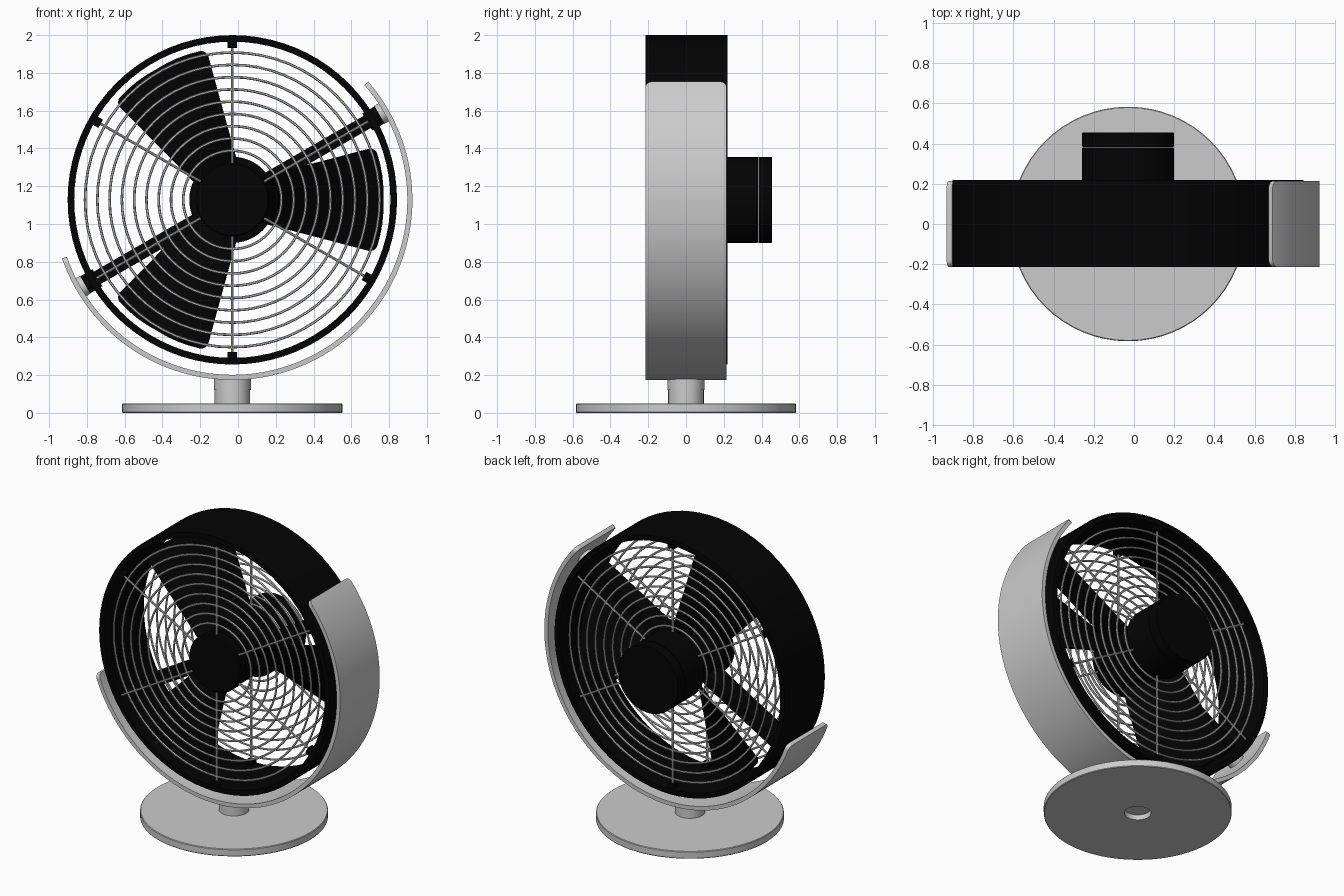
import bpy, bmesh
from math import sin, cos, pi, radians, sqrt
from mathutils import Matrix, Vector

cube = bpy.data.objects.get("Cube")
if cube:
    bpy.data.objects.remove(cube)

CX, CZ = -0.03, 1.128
CENTRE = Matrix.Translation((CX, 0, CZ))
# Turns a lathe axis (z) to point backwards (+y)
FACING = CENTRE @ Matrix.Rotation(-pi / 2, 4, 'X')

black = bpy.data.materials.new("black_plastic")
black.use_nodes = True
black.diffuse_color = (0.001, 0.001, 0.001, 1)
black.node_tree.nodes["Principled BSDF"].inputs["Base Color"].default_value = black.diffuse_color


def finish(name, bm, mat=None, thickness=0):
    bmesh.ops.recalc_face_normals(bm, faces=bm.faces)
    mesh = bpy.data.meshes.new(name)
    bm.to_mesh(mesh)
    bm.free()
    obj = bpy.data.objects.new(name, mesh)
    bpy.context.collection.objects.link(obj)
    if mat:
        mesh.materials.append(mat)
    bpy.ops.object.select_all(action='DESELECT')
    obj.select_set(True)
    bpy.context.view_layer.objects.active = obj
    if thickness:
        mod = obj.modifiers.new("Solidify", 'SOLIDIFY')
        mod.thickness, mod.offset = thickness, 0
        bpy.ops.object.modifier_apply(modifier=mod.name)
    bpy.ops.object.shade_smooth_by_angle(angle=radians(35))


def lathe(name, profile, matrix, mat=None, closed=False, steps=64):
    """Spin (radius, height) points around z, then place them."""
    bm = bmesh.new()
    verts = [bm.verts.new((r, 0, h)) for r, h in profile]
    edges = [bm.edges.new(p) for p in zip(verts, verts[1:])]
    if closed:
        edges.append(bm.edges.new((verts[-1], verts[0])))
    bmesh.ops.spin(bm, geom=verts + edges, cent=(0, 0, 0), axis=(0, 0, 1),
                   angle=2 * pi, steps=steps, use_duplicate=False)
    bmesh.ops.remove_doubles(bm, verts=bm.verts, dist=0.0001)
    bm.transform(matrix)
    finish(name, bm, mat)


def disc(name, radius, low, high, matrix, mat=None, bevel=0.008):
    profile = [(0, low), (radius - bevel, low), (radius, low + bevel),
               (radius, high - bevel), (radius - bevel, high), (0, high)]
    lathe(name, profile, matrix, mat)


def surface(bm, rows):
    grid = [[bm.verts.new(p) for p in row] for row in rows]
    for a, b in zip(grid, grid[1:]):
        for i in range(len(a) - 1):
            bm.faces.new((a[i], a[i + 1], b[i + 1], b[i]))


def rounding(distance, radius):
    """Width lost to a rounded corner at a distance from the end."""
    d = max(0, radius - distance)
    return radius - sqrt(max(0, radius ** 2 - d ** 2))


def spun(degrees):
    """Place local x along a radius of the fan at the given angle."""
    return CENTRE @ Matrix.Rotation(-radians(degrees), 4, 'Y')


def radial_box(bm, degrees, r0, r1, y0, y1, width):
    size = Matrix.Diagonal((r1 - r0, y1 - y0, width, 1))
    place = Matrix.Translation(((r0 + r1) / 2, (y0 + y1) / 2, 0))
    bmesh.ops.create_cube(bm, size=1, matrix=spun(degrees) @ place @ size)


def radial_rod(bm, degrees, r0, r1, y, radius, segments):
    along = Matrix.Translation(((r0 + r1) / 2, y, 0)) @ Matrix.Rotation(pi / 2, 4, 'Y')
    bmesh.ops.create_cone(bm, cap_ends=True, segments=segments, radius1=radius,
                          radius2=radius, depth=r1 - r0, matrix=spun(degrees) @ along)


# Base plate with a hole underneath, and the stem
FOOT = Matrix.Translation((CX, 0, 0))
lathe("base", [(0.083, 0), (0.58, 0), (0.583, 0.004), (0.583, 0.046),
               (0.579, 0.05), (0.083, 0.05)], FOOT, closed=True)
disc("stem_lower", 0.094, 0.035, 0.125, FOOT, bevel=0.002)
disc("stem_upper", 0.098, 0.12, 0.19, FOOT, bevel=0.002)

# Drum housing
lathe("housing", [(0.837, -0.214), (0.872, -0.214), (0.872, 0.22), (0.837, 0.22)],
      FACING, black, closed=True, steps=80)

# Cradle: a curved strap with rounded ends
R, HALF, START, END, CORNER = 0.94, 0.214, radians(199), radians(401), 0.035
bm = bmesh.new()
length = R * (END - START)
ends = [CORNER * (1 - cos(i * pi / 16)) for i in range(9)]
middle = [CORNER + (length - 2 * CORNER) * i / 72 for i in range(1, 72)]
stations = ends + middle + [length - s for s in reversed(ends)]
rows = []
for s in stations:
    a = START + s / R
    half = HALF - rounding(min(s, length - s), CORNER)
    rows.append([(CX + R * cos(a), y, CZ + R * sin(a)) for y in (-half, half)])
surface(bm, rows)
finish("cradle", bm, None, 0.027)

# Pivots joining housing and cradle, and the deep arms that carry the hub
pivots, bosses, arms = bmesh.new(), bmesh.new(), bmesh.new()
for angle in (30, 210):
    radial_rod(pivots, angle, 0.825, 0.91, 0, 0.052, 32)
    radial_rod(bosses, angle, 0.9, 0.935, 0, 0.055, 32)
    radial_box(arms, angle, 0.1, 0.85, -0.07, 0.07, 0.075)
finish("pivots", pivots, black)
finish("cradle_bosses", bosses)
finish("hub_arms", arms, black)

# Hub and motor
disc("front_cap", 0.195, -0.212, -0.14, FACING, black)
disc("rotor_hub", 0.19, -0.13, 0.18, FACING, black)
disc("motor", 0.228, 0.17, 0.38, FACING, black, bevel=0.002)
disc("motor_cap", 0.228, 0.383, 0.454, FACING, black, bevel=0.002)

# Three blades, pitched more steeply at the root, with rounded tips
for n in range(3):
    bm = bmesh.new()
    rows = []
    tip, root, corner = 0.8, 0.17, 0.03
    radii = [root + (tip - corner - root) * i / 10 for i in range(10)]
    radii += [tip - corner + corner * sin(i * pi / 12) for i in range(7)]
    for r in radii:
        half = 0.12 + 0.26 * (r - 0.2) - rounding(tip - r, corner)
        pitch = 0.15 - 0.05 * (r - root) / (tip - root)
        row = []
        for j in range(9):
            u = j / 4 - 1
            t = min(half, 0.95 * r) * u
            row.append(Vector((sqrt(r * r - t * t), 0.03 - pitch * u, t)))
        rows.append(row)
    surface(bm, rows)
    bm.transform(spun(120 * n))
    finish(f"blade_{n + 1}", bm, black, 0.012)

# Front and back wire guards: rings, spokes and clips
WIRE = 0.007
for side, y in (("front", -0.187), ("back", 0.187)):
    for n in range(9):
        r = 0.26 + 0.065 * n
        section = [(r + WIRE * cos(k * pi / 3), y + WIRE * sin(k * pi / 3)) for k in range(6)]
        lathe(f"{side}_guard_ring_{n + 1}", section, FACING, closed=True)
    spokes, clips = bmesh.new(), bmesh.new()
    for angle in range(30, 390, 60):
        radial_rod(spokes, angle, 0.17, 0.83, y, WIRE, 8)
        if angle not in (30, 210):
            radial_box(clips, angle, 0.805, 0.85, y - 0.022, y + 0.022, 0.05)
    finish(f"{side}_guard_spokes", spokes)
    finish(f"{side}_guard_clips", clips, black)
